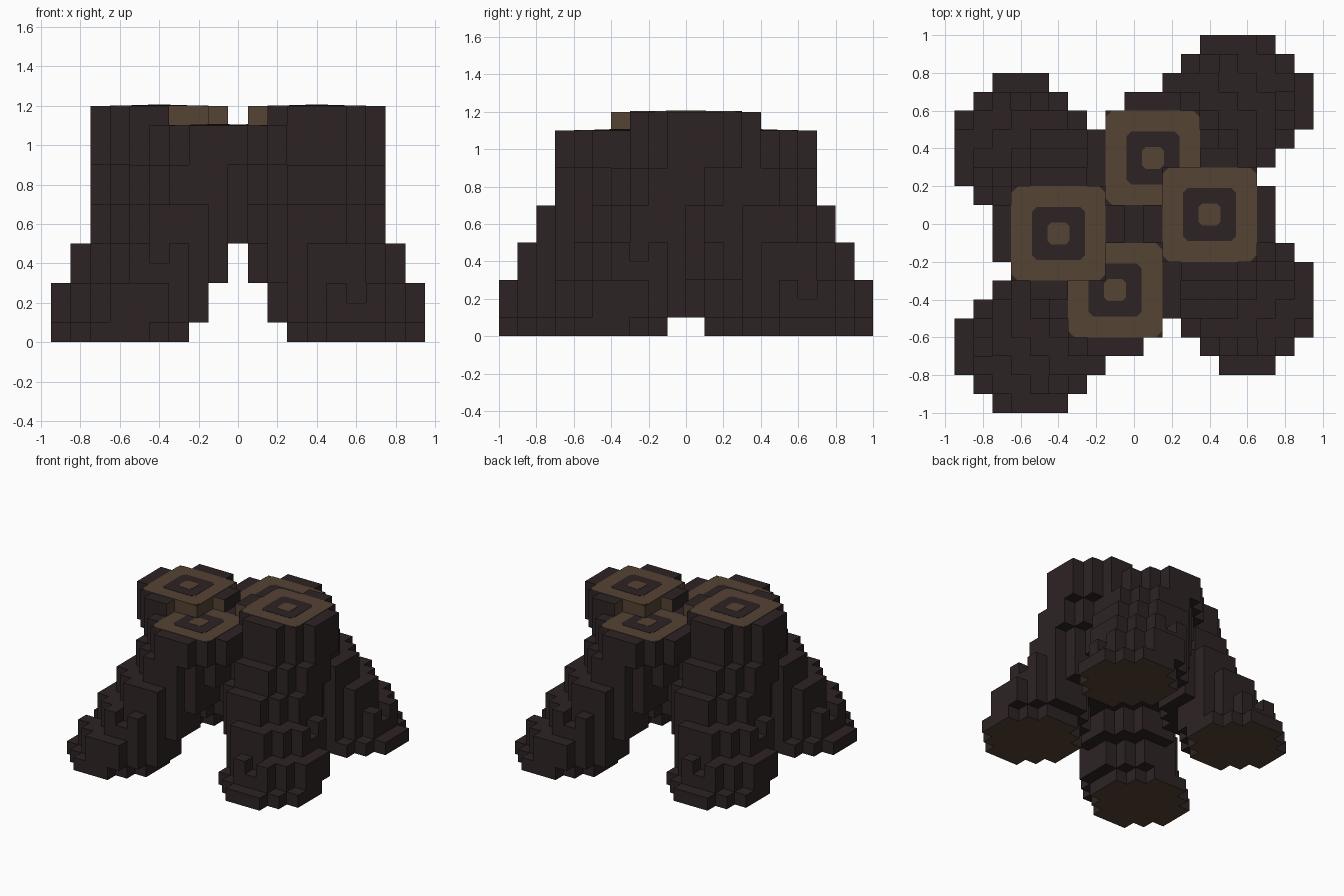
import bpy
import bmesh
from mathutils import Vector

cube = bpy.data.objects.get("Cube")
if cube:
    bpy.data.objects.remove(cube, do_unlink=True)

U = 0.1  # block size


def material(name, rgb):
    m = bpy.data.materials.new(name)
    m.use_nodes = True
    m.diffuse_color = (*rgb, 1)
    bsdf = next(n for n in m.node_tree.nodes if n.type == 'BSDF_PRINCIPLED')
    bsdf.inputs["Base Color"].default_value = (*rgb, 1)
    bsdf.inputs["Roughness"].default_value = 0.9
    return m


BARK = material("dark bark", (0.027, 0.0175, 0.0175))
WOOD = material("cut wood", (0.089, 0.056, 0.033))


def make_object(name, bm, mats):
    mesh = bpy.data.meshes.new(name)
    bm.to_mesh(mesh)
    bm.free()
    for m in mats:
        mesh.materials.append(m)
    ob = bpy.data.objects.new(name, mesh)
    bpy.context.collection.objects.link(ob)
    return ob


# Round log section, seven blocks across
HALF = {-3: 1, -2: 2, -1: 3, 0: 3, 1: 3, 2: 2, 3: 1}
DISC = [(i, j) for j, w in HALF.items() for i in range(-w, w + 1)]


def leaning_log(start, x_steps, y_steps, height, side, notches):
    """Cells of a log that shifts one block at each listed layer."""
    cells = set()
    for k in range(height):
        cx = start[0] + side * sum(k >= s for s in x_steps)
        cy = start[1] + sum(k >= s for s in y_steps)
        cells |= {(cx + i, cy + j, k) for i, j in DISC
                  if (i, j, k) not in notches}
    return cells, (cx, cy, height)


def half_turn(log):
    cells, (cx, cy, h) = log
    return {(-x, -1 - y, z) for x, y, z in cells}, (-cx, -1 - cy, h)


short_log = leaning_log((-6, -7), (1, 3, 5, 7, 9), (3, 5, 7), 11, 1,
                        {(-3, 0, 2), (0, -3, 4)})
tall_log = leaning_log((6, -5), (3, 5), (1, 3, 5, 7, 9), 12, -1,
                       {(0, -3, 2), (3, 0, 4)})
logs = {
    "front_right_log": short_log,
    "front_left_log": tall_log,
    "back_left_log": half_turn(short_log),
    "back_right_log": half_turn(tall_log),
}


def in_core(x, y, top):
    return abs(x - top[0]) <= 2 and abs(y - top[1]) <= 2


short_tops = [top for _, top in logs.values() if top[2] == 11]

# Trim the bark of the tall logs where it would cover a short log's cut end
for cells, top in logs.values():
    if top[2] == 12:
        cells -= {c for c in cells if c[2] == 11
                  and not in_core(c[0], c[1], top)
                  and any(in_core(c[0], c[1], t) for t in short_tops)}

solid = set().union(*(cells for cells, _ in logs.values()))
DIRS = [Vector(d) for d in ((1, 0, 0), (-1, 0, 0), (0, 1, 0),
                            (0, -1, 0), (0, 0, 1), (0, 0, -1))]


def build_log(name, cells, done):
    """Outer block faces; feet and trimmed sides show bare wood."""
    bm = bmesh.new()
    for c in sorted(cells - done):
        centre = Vector((c[0], c[1] + 0.5, c[2] + 0.5))
        for d in DIRS:
            n = (c[0] + int(d.x), c[1] + int(d.y), c[2] + int(d.z))
            if n in solid:
                continue
            a = Vector((d.y, d.z, d.x))
            b = d.cross(a)
            corners = (a + b, b - a, -a - b, a - b)
            f = bm.faces.new([bm.verts.new((centre + (d + q) / 2) * U)
                              for q in corners])
            foot = d.z < 0 and c[2] == 0
            trimmed = (c[2] == 11 and d.z == 0
                       and any(in_core(n[0], n[1], t) for t in short_tops))
            f.material_index = int(foot or trimmed)
    bmesh.ops.remove_doubles(bm, verts=bm.verts, dist=1e-4)
    make_object(name, bm, [BARK, WOOD])


def plate(name, cx, cy, z, half, cut, mat):
    """Thin square plate with clipped corners."""
    h, s = half, half - cut
    outline = [(h, -s), (h, s), (s, h), (-s, h),
               (-h, s), (-h, -s), (-s, -h), (s, -h)]
    bm = bmesh.new()
    f = bm.faces.new([bm.verts.new((cx + x, cy + y, z - 0.002))
                      for x, y in outline])
    ext = bmesh.ops.extrude_face_region(bm, geom=[f])
    verts = [v for v in ext["geom"] if isinstance(v, bmesh.types.BMVert)]
    bmesh.ops.translate(bm, verts=verts, vec=(0, 0, 0.005))
    bmesh.ops.recalc_face_normals(bm, faces=bm.faces)
    make_object(name, bm, [mat])


done = set()
for name, (cells, top) in logs.items():
    build_log(name, cells, done)
    done |= cells
    # Growth rings on the cut end
    x, y, z = top[0] * U, (top[1] + 0.5) * U, top[2] * U
    plate(name + "_outer_ring", x, y, z, 0.25, 0.035, WOOD)
    plate(name + "_dark_ring", x, y, z + 0.002, 0.14, 0.025, BARK)
    plate(name + "_heart", x, y, z + 0.004, 0.058, 0.02, WOOD)
